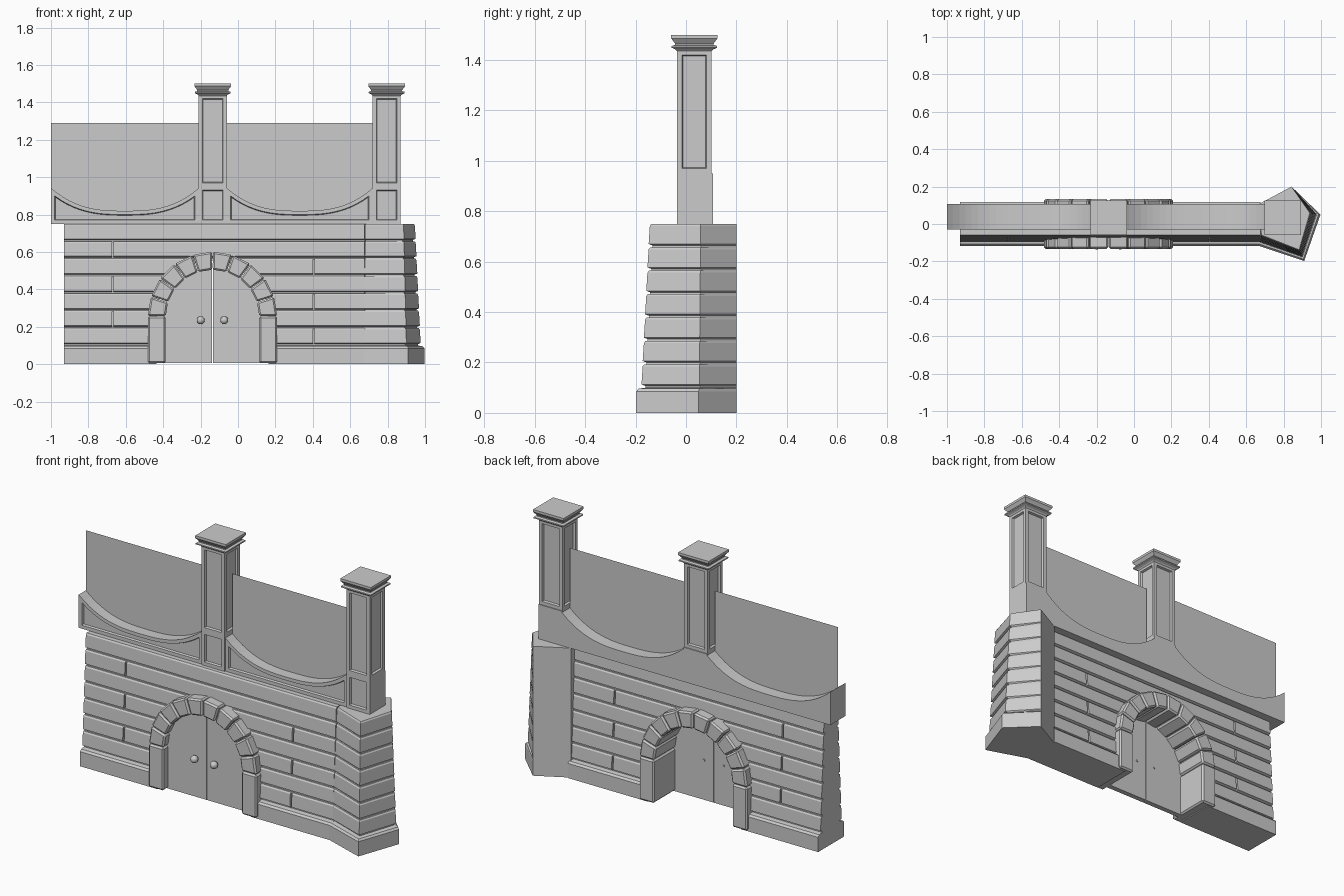
import bpy, bmesh, math
from mathutils import Vector

if "Cube" in bpy.data.objects:
    bpy.data.objects.remove(bpy.data.objects["Cube"])


def loft(name, rings, bevel=0, panel=None, inset=0.02):
    """Closed rings of points joined into a capped solid; faces passing `panel` get a sunken panel."""
    bm = bmesh.new()
    vs = [[bm.verts.new(p) for p in r] for r in rings]
    n = len(rings[0])
    for a, b in zip(vs, vs[1:]):
        for i in range(n):
            bm.faces.new((a[i], a[(i + 1) % n], b[(i + 1) % n], b[i]))
    bm.faces.new(vs[0])
    bm.faces.new(vs[-1])
    bmesh.ops.recalc_face_normals(bm, faces=bm.faces)
    if panel:
        bm.normal_update()
        fs = [f for f in bm.faces if panel(f.normal)]
        bmesh.ops.inset_individual(bm, faces=fs, thickness=inset, use_even_offset=True)
        bmesh.ops.inset_individual(bm, faces=fs, thickness=0.004, depth=-0.012, use_even_offset=True)
    me = bpy.data.meshes.new(name)
    bm.to_mesh(me)
    bm.free()
    ob = bpy.data.objects.new(name, me)
    bpy.context.collection.objects.link(ob)
    if bevel:
        m = ob.modifiers.new("bevel", 'BEVEL')
        m.width, m.segments = bevel, 1
    return ob


def prism_y(name, pts, y0, y1, **kw):
    return loft(name, [[(x, y, z) for x, z in pts] for y in (y0, y1)], **kw)


def box(name, x0, x1, y0, y1, z0, z1, **kw):
    return loft(name, [[(x0, y0, z), (x1, y0, z), (x1, y1, z), (x0, y1, z)] for z in (z0, z1)], **kw)


def cut(ob, cutter):
    m = ob.modifiers.new("cut", 'BOOLEAN')
    m.operation, m.solver, m.object = 'DIFFERENCE', 'EXACT', cutter
    bpy.context.view_layer.objects.active = ob
    bpy.ops.object.modifier_apply(modifier=m.name)
    bpy.data.objects.remove(cutter)


# Stepped, battered profile shared by wall and pier: (offset from centre, height)
BASE, COURSE, TOP = 0.10, 0.65 / 7, 0.75


def batter(z):
    return 0.102 - 0.05 * z


profile = [(0.118, 0), (0.118, 0.085), (0.108, BASE - 0.004)]
for i in range(7):
    z0, z1 = BASE + i * COURSE, BASE + (i + 1) * COURSE
    profile += [(batter(z0) - 0.015, z0), (batter(z0) - 0.015, z0 + 0.007),
                (batter(z0), z0 + 0.013), (batter(z1), z1 - 0.008), (batter(z1) - 0.006, z1)]

# Wall
section = [(-o, z) for o, z in profile] + [(o, z) for o, z in reversed(profile)]
wall = loft("stone_wall", [[(x, y, z) for y, z in section] for x in (-0.93, 0.675)])
for i in range(6):                       # staggered vertical joints, both sides
    x = 0.405 if i % 2 == 0 else -0.67
    z0 = BASE + i * COURSE
    depth = batter(z0 + COURSE / 2) - 0.012
    for y0, y1 in ((-0.2, -depth), (depth, 0.2)):
        cut(wall, box("joint_cutter", x - 0.005, x + 0.005, y0, y1, z0 + 0.004, z0 + COURSE - 0.002))

# Gateway
CX, CZ, RI, RO = -0.1365, 0.255, 0.25, 0.346


def polar(r, deg):
    a = math.radians(deg)
    return CX + r * math.cos(a), CZ + r * math.sin(a)


cut(wall, prism_y("arch_cutter", [(CX + 0.3, -0.1)] + [polar(0.3, 18 * i) for i in range(11)]
                  + [(CX - 0.3, -0.1)], -0.3, 0.3))
for i in range(10):
    a, b = 18 * i + 0.3, 18 * i + 17.7
    prism_y("arch_stone", [polar(RI, a), polar(RO, a), polar(RO, b), polar(RI, b)],
            -0.133, 0.133, bevel=0.009)
for s in (-1, 1):
    x0, x1 = sorted((CX + s * RI, CX + s * RO))
    box("jamb_stone", x0, x1, -0.133, 0.133, 0.006, CZ, bevel=0.009)
    # Door leaf
    leaf = [(CX + s * 0.002, 0.006), (CX + s * 0.26, 0.006)]
    leaf += [polar(0.26, 90 - s * (90 - 9 * i)) for i in range(10)] + [(CX + s * 0.002, CZ + 0.26)]
    prism_y("door_leaf", leaf, -0.09, -0.06)
    # Door knob
    kx = CX + s * 0.063
    bpy.ops.mesh.primitive_uv_sphere_add(segments=20, ring_count=12, radius=0.021,
                                         location=(kx, -0.115, 0.235))
    bpy.context.object.name = "door_knob"
    bpy.ops.object.shade_smooth()
    bpy.ops.mesh.primitive_cylinder_add(vertices=12, radius=0.007, depth=0.06,
                                        location=(kx, -0.085, 0.235), rotation=(math.pi / 2, 0, 0))
    bpy.context.object.name = "knob_shaft"

# Corner pier
rings = []
for o, z in profile:
    k = (0.118 - o) / 0.054
    rings.append([(0.67 + 0.01 * k, -o, z), (0.91 - 0.025 * k, -0.198 + 0.055 * k, z),
                  (0.997 - 0.052 * k, 0.05 + 0.008 * k, z), (0.842, 0.2, z), (0.665, 0.105, z)])
loft("corner_pier", rings)

# Parapet bays with dipping tops and a sunken front panel
Y0, Y1 = -0.03, 0.107


def front(n):
    return n.y < -0.9


def sides(n):
    return abs(n.z) < 0.5


def dip(x0, x1):
    us = [-1 + i / 12 for i in range(25)]
    return [((x0 + x1) / 2 + u * (x1 - x0) / 2, 0.82 + 0.122 * abs(u) ** 2.8) for u in us]


for x0, x1 in ((-1.0, -0.21), (-0.06, 0.72)):
    curve = dip(x0, x1)
    prism_y("parapet_bay", [(x1, TOP), (x0, TOP)] + curve, Y0, Y1, panel=front)
    # Thin screen standing on the bay
    me = bpy.data.meshes.new("screen")
    pts = [(x1, 1.29), (x0, 1.29)] + curve
    me.from_pydata([(x, 0.035, z) for x, z in pts], [], [list(range(len(pts)))])
    bpy.context.collection.objects.link(bpy.data.objects.new("screen", me))

# Posts: pedestal, panelled shaft, moulded cap
cap = [(0.075, 1.435), (0.081, 1.442), (0.096, 1.449), (0.096, 1.456), (0.083, 1.46),
       (0.083, 1.466), (0.098, 1.486), (0.098, 1.5)]
for cx in (-0.135, 0.795):
    box("post_pedestal", cx - 0.075, cx + 0.075, -0.036, Y1, TOP, 0.95, panel=front)
    box("post_shaft", cx - 0.075, cx + 0.075, -0.036, 0.102, 0.95, 1.44, panel=sides)
    loft("post_cap", [[(cx + sx * h, 0.033 + sy * (h - 0.006), z)
                       for sx, sy in ((-1, -1), (1, -1), (1, 1), (-1, 1))] for h, z in cap])
